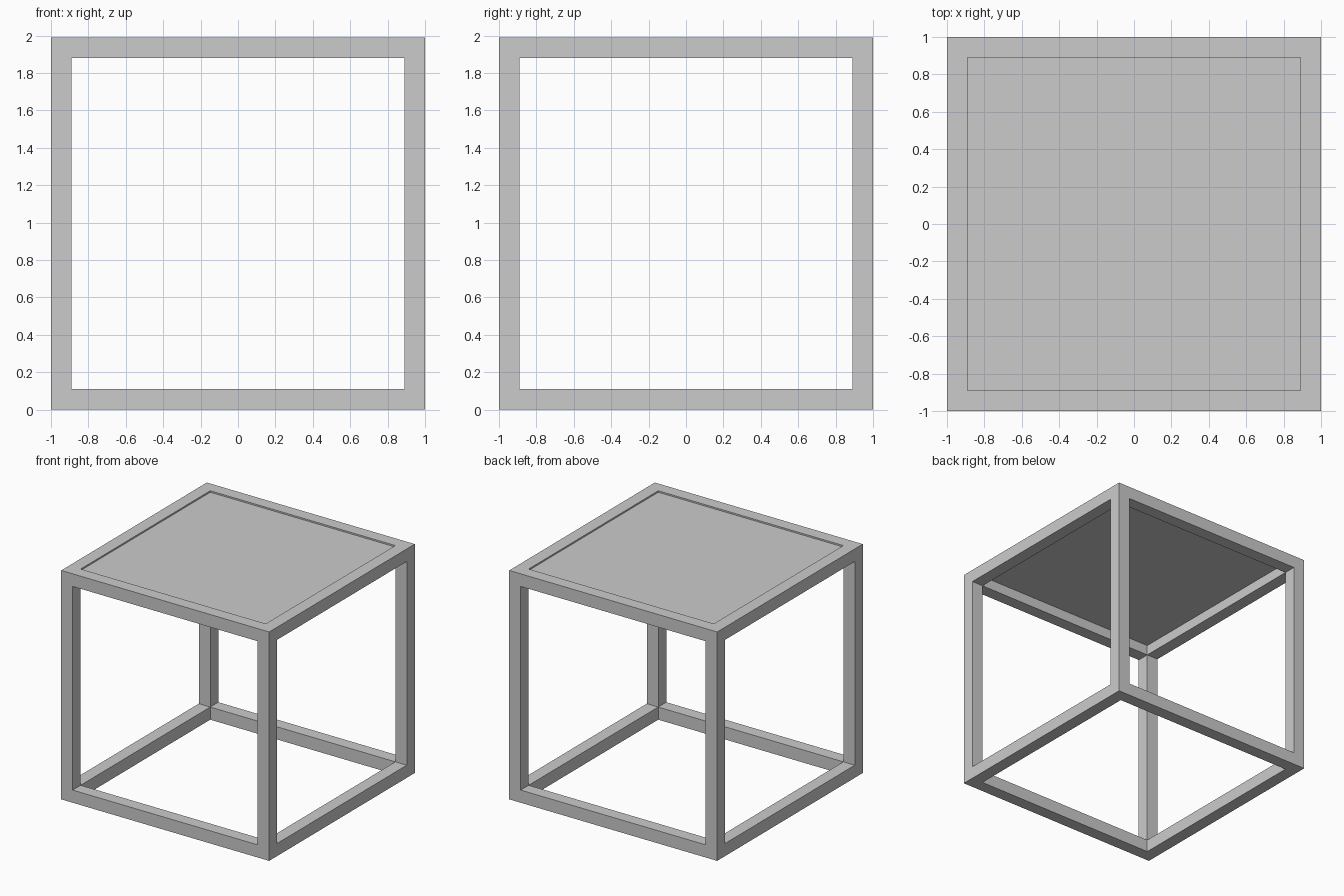
import bpy, bmesh
from itertools import product
from mathutils import Vector

if "Cube" in bpy.data.objects:
    bpy.data.objects.remove(bpy.data.objects["Cube"])

HALF, BAR, HEIGHT = 1.0, 0.11, 1.99
INNER = HALF - BAR


def add_object(name, bm):
    bmesh.ops.remove_doubles(bm, verts=bm.verts, dist=1e-5)
    bmesh.ops.recalc_face_normals(bm, faces=bm.faces)
    mesh = bpy.data.meshes.new(name)
    bm.to_mesh(mesh)
    bm.free()
    obj = bpy.data.objects.new(name, mesh)
    bpy.context.collection.objects.link(obj)
    return obj


# Open cube frame: 3x3x3 cells, keeping the edges and corners as one welded shell
side = (-HALF, -INNER, INNER, HALF)
cuts = (side, side, (0, BAR, HEIGHT - BAR, HEIGHT))


def is_bar(cell):
    return all(0 <= c <= 2 for c in cell) and sum(c != 1 for c in cell) >= 2


bm = bmesh.new()
for cell in filter(is_bar, product(range(3), repeat=3)):
    for axis, step in product(range(3), (0, 1)):
        neighbour = list(cell)
        neighbour[axis] += 2 * step - 1
        if is_bar(neighbour):
            continue
        u, v = (axis + 1) % 3, (axis + 2) % 3
        corners = []
        for du, dv in ((0, 0), (1, 0), (1, 1), (0, 1)):
            p = Vector()
            p[axis] = cuts[axis][cell[axis] + step]
            p[u] = cuts[u][cell[u] + du]
            p[v] = cuts[v][cell[v] + dv]
            corners.append(bm.verts.new(p))
        bm.faces.new(corners)
add_object("table_frame", bm)

# Thin top panel, slightly recessed inside the upper frame
PANEL_TOP, PANEL_THICK = 1.977, 0.008
bm = bmesh.new()
bmesh.ops.create_cube(bm, size=1)
bmesh.ops.scale(bm, vec=(2 * INNER, 2 * INNER, PANEL_THICK), verts=bm.verts)
bmesh.ops.translate(bm, vec=(0, 0, PANEL_TOP - PANEL_THICK / 2), verts=bm.verts)
add_object("top_panel", bm)
